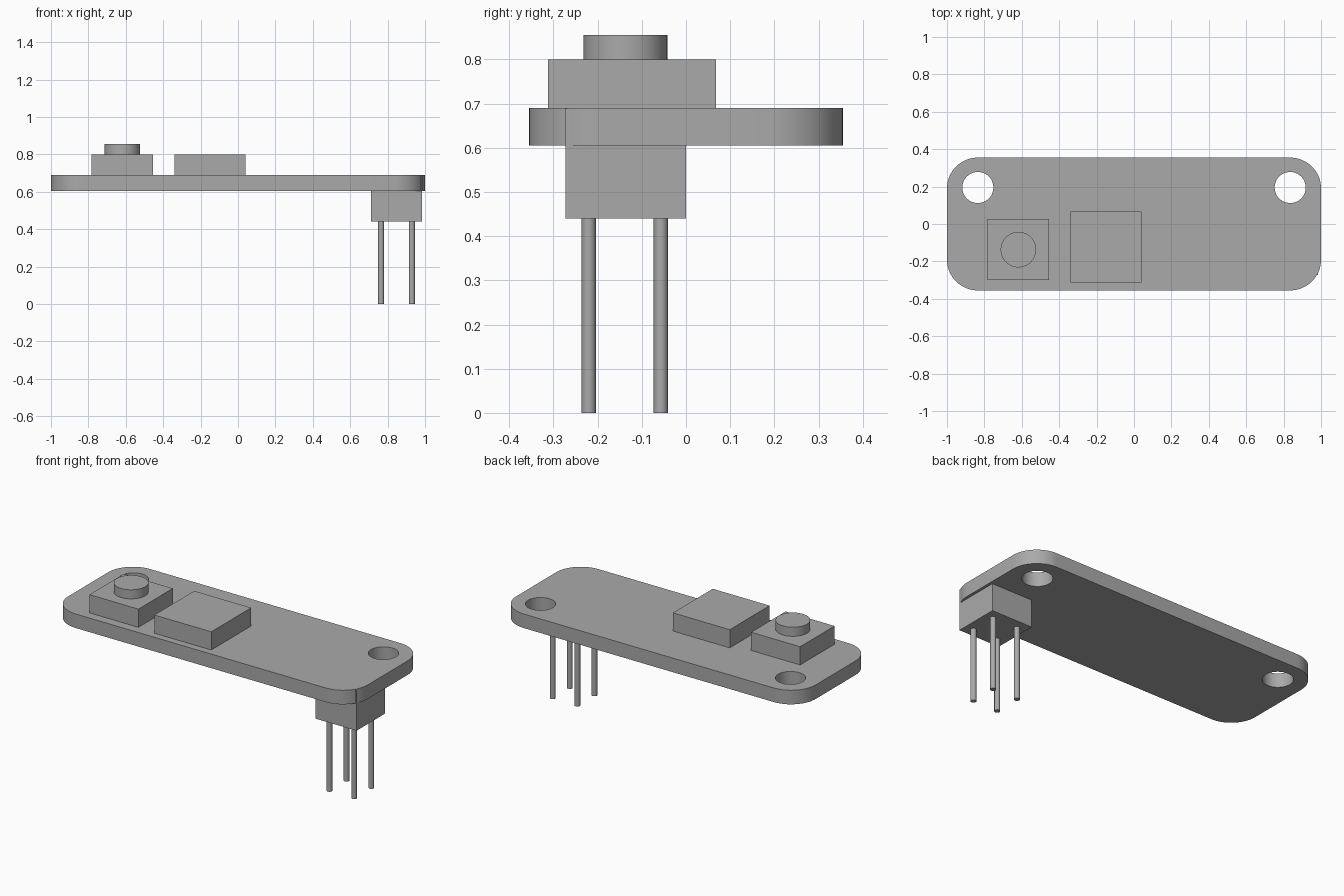
import bpy, bmesh, math
from mathutils import Vector

cube = bpy.data.objects.get("Cube")
if cube:
    bpy.data.objects.remove(cube, do_unlink=True)

grey = bpy.data.materials.new("plain_grey")
grey.use_nodes = True
grey.diffuse_color = (0.4, 0.4, 0.4, 1)
grey.node_tree.nodes["Principled BSDF"].inputs["Base Color"].default_value = (0.4, 0.4, 0.4, 1)


def finish(obj, name):
    obj.name = obj.data.name = name
    obj.data.materials.append(grey)
    bpy.ops.object.select_all(action='DESELECT')
    obj.select_set(True)
    bpy.context.view_layer.objects.active = obj
    bpy.ops.object.shade_smooth_by_angle(angle=math.radians(30))
    return obj


def box(name, low, high):
    low, high = Vector(low), Vector(high)
    bpy.ops.mesh.primitive_cube_add(size=1, location=(low + high) / 2)
    obj = bpy.context.object
    obj.scale = high - low
    bpy.ops.object.transform_apply(location=False, rotation=False, scale=True)
    return finish(obj, name)


def rod(name, x, y, radius, bottom, top, sides=48):
    bpy.ops.mesh.primitive_cylinder_add(vertices=sides, radius=radius, depth=top - bottom,
                                        location=(x, y, (bottom + top) / 2))
    return finish(bpy.context.object, name)


BOARD_BOTTOM, BOARD_TOP = 0.605, 0.69
HALF_X, HALF_Y, CORNER = 1.0, 0.355, 0.165

# Circuit board: rounded rectangle with two mounting holes
bm = bmesh.new()
outline = []
for quarter, (sx, sy) in enumerate([(1, 1), (-1, 1), (-1, -1), (1, -1)]):
    for i in range(17):
        a = (quarter + i / 16) * math.pi / 2
        outline.append(bm.verts.new((sx * (HALF_X - CORNER) + CORNER * math.cos(a),
                                     sy * (HALF_Y - CORNER) + CORNER * math.sin(a),
                                     BOARD_BOTTOM)))
face = bm.faces.new(outline)
ext = bmesh.ops.extrude_face_region(bm, geom=[face])
bmesh.ops.translate(bm, vec=(0, 0, BOARD_TOP - BOARD_BOTTOM),
                    verts=[g for g in ext["geom"] if isinstance(g, bmesh.types.BMVert)])
bmesh.ops.recalc_face_normals(bm, faces=bm.faces)
mesh = bpy.data.meshes.new("board")
bm.to_mesh(mesh)
bm.free()
board = bpy.data.objects.new("board", mesh)
bpy.context.collection.objects.link(board)
for side in (-1, 1):
    cutter = rod("hole_cutter", side * 0.835, 0.195, 0.083, 0.5, 0.8)
    cut = board.modifiers.new("mounting_hole", 'BOOLEAN')
    cut.operation, cut.solver, cut.object = 'DIFFERENCE', 'EXACT', cutter
    bpy.context.view_layer.objects.active = board
    bpy.ops.object.modifier_apply(modifier=cut.name)
    bpy.data.objects.remove(cutter, do_unlink=True)
board.data.materials.clear()
finish(board, "board")

# Chip and push button on the upper side
box("chip", (-0.34, -0.312, BOARD_TOP), (0.04, 0.068, 0.80))
box("button_base", (-0.782, -0.30, BOARD_TOP), (-0.455, 0.028, 0.80))
rod("button_cap", -0.618, -0.137, 0.095, 0.80, 0.855)

# Connector block, reaching up through the board, with four pins
box("connector_block", (0.71, -0.273, 0.44), (0.983, 0, BOARD_TOP - 0.001))
for x in (0.765, 0.93):
    for y in (-0.22, -0.057):
        rod("connector_pin", x, y, 0.016, 0, 0.44, 24)
